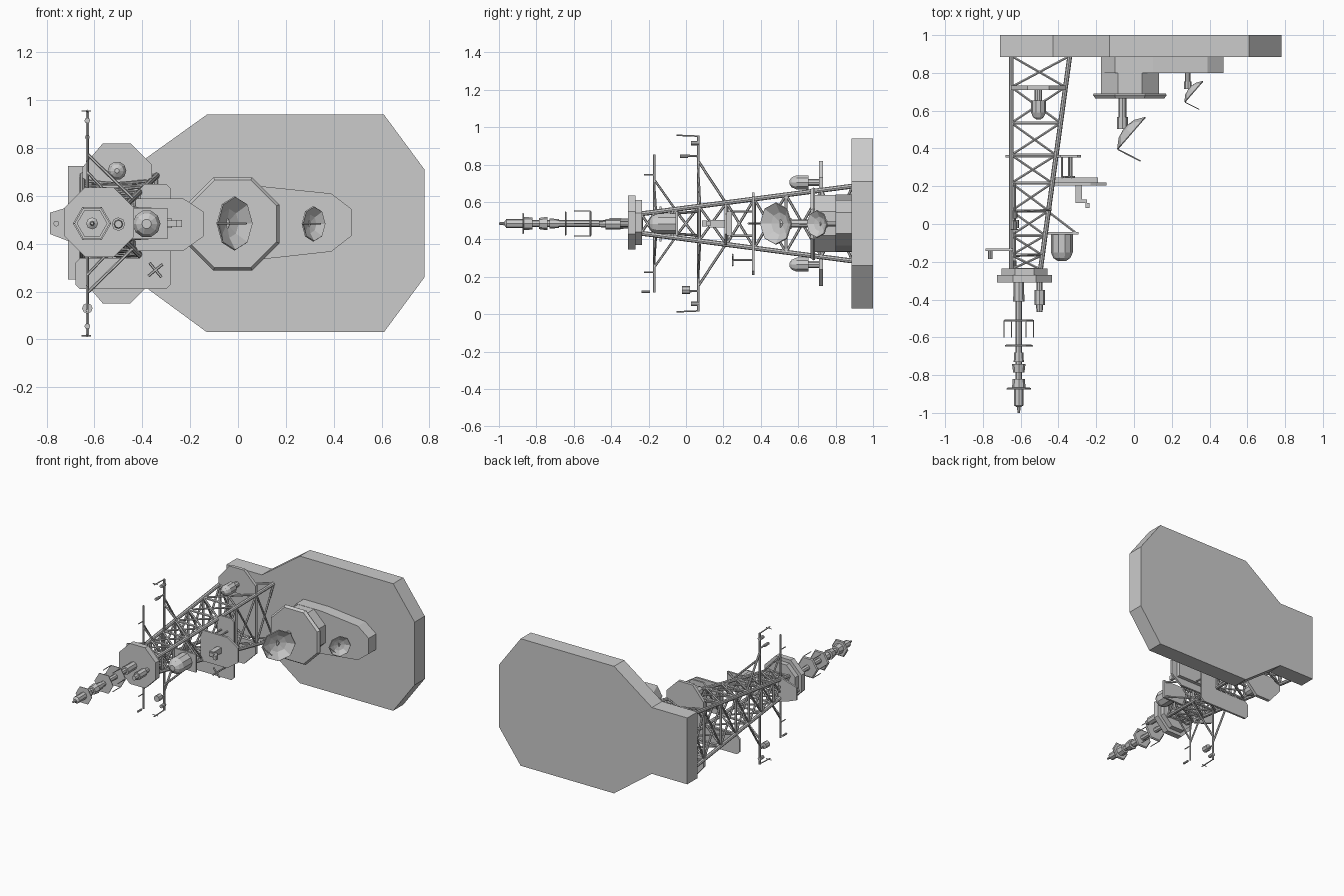
import bpy, bmesh, math
from mathutils import Vector, Matrix

cube = bpy.data.objects.get("Cube")
if cube:
    bpy.data.objects.remove(cube)

MX, MZ = -0.61, 0.485      # mast axis
MID = 0.485                # mirror height


def finish(name, bm):
    bmesh.ops.recalc_face_normals(bm, faces=bm.faces)
    me = bpy.data.meshes.new(name)
    bm.to_mesh(me)
    bm.free()
    ob = bpy.data.objects.new(name, me)
    bpy.context.collection.objects.link(ob)
    return ob


def prism(name, outline, y0, y1):
    """Extrude an (x, z) outline along y."""
    bm = bmesh.new()
    face = bm.faces.new([bm.verts.new((x, y0, z)) for x, z in outline])
    out = bmesh.ops.extrude_face_region(bm, geom=[face])
    moved = [v for v in out["geom"] if isinstance(v, bmesh.types.BMVert)]
    bmesh.ops.translate(bm, verts=moved, vec=(0, y1 - y0, 0))
    return finish(name, bm)


def box(name, x0, x1, y0, y1, z0, z1):
    return prism(name, [(x0, z0), (x1, z0), (x1, z1), (x0, z1)], y0, y1)


def lathe(name, x, z, profile, sides=8, turn=0.0):
    """Revolve (y, radius) pairs around an axis parallel to y."""
    bm = bmesh.new()
    rings = []
    for y, r in profile:
        angles = [turn + math.tau * i / sides for i in range(sides)]
        rings.append([bm.verts.new((x + r * math.cos(a), y, z + r * math.sin(a))) for a in angles])
    for a, b in zip(rings, rings[1:]):
        for i in range(sides):
            j = (i + 1) % sides
            bm.faces.new((a[i], a[j], b[j], b[i]))
    bm.faces.new(rings[0])
    bm.faces.new(rings[-1])
    return finish(name, bm)


def rods(name, segments, sides=6):
    """One object made of straight bars: (start, end, radius)."""
    bm = bmesh.new()
    for a, b, r in segments:
        a, b = Vector(a), Vector(b)
        d = b - a
        m = Matrix.Translation((a + b) / 2) @ d.to_track_quat("Z", "Y").to_matrix().to_4x4()
        bmesh.ops.create_cone(bm, cap_ends=True, segments=sides, radius1=r,
                              radius2=r, depth=d.length, matrix=m)
    return finish(name, bm)


def flip(p):
    return (p[0], p[1], 2 * MID - p[2])


def mirrored(segs):
    return segs + [(flip(a), flip(b), r) for a, b, r in segs]


# Base hull and stepped housing
prism("base_hull", [(-0.71, 0.25), (-0.43, 0.25), (-0.13, 0.03), (0.61, 0.03), (0.78, 0.26),
                    (0.78, 0.71), (0.61, 0.94), (-0.13, 0.94), (-0.43, 0.725), (-0.71, 0.725)],
      0.885, 1.0)
prism("lower_housing", [(-0.17, 0.40), (-0.10, 0.335), (0.10, 0.335), (0.39, 0.367), (0.475, 0.433),
                        (0.475, 0.545), (0.39, 0.61), (0.10, 0.64), (-0.10, 0.64), (-0.17, 0.56)],
      0.80, 0.886)
OCT = math.pi / 8
lathe("upper_housing", -0.022, 0.485, [(0.885, 0.166), (0.69, 0.166)], 8, OCT)
lathe("housing_flange", -0.022, 0.483, [(0.69, 0.207), (0.682, 0.211), (0.665, 0.198)], 8, OCT)


# Dishes with feed arms and pedestals
def dish(name, centre, radius, feed, base_y, ped_x):
    axis = Vector((0.754, -0.656, 0))
    side, up = Vector((0.656, 0.754, 0)), Vector((0, 0, 1))
    centre = Vector(centre)
    bm = bmesh.new()
    apex = bm.verts.new(centre - axis * radius * 0.42)
    loops = []
    for f, depth in ((0.55, 0.3), (1, 0)):
        ring = []
        for i in range(8):
            a = math.tau * i / 8
            off = (side * math.cos(a) + up * math.sin(a)) * f
            ring.append(bm.verts.new(centre + (off - axis * depth) * radius))
        loops.append(ring)
    inner, outer = loops
    for i in range(8):
        j = (i + 1) % 8
        bm.faces.new((apex, inner[i], inner[j]))
        bm.faces.new((inner[i], outer[i], outer[j], inner[j]))
    ob = finish(name, bm)
    mod = ob.modifiers.new("thickness", "SOLIDIFY")
    mod.thickness = 0.006
    mod.offset = 0
    rods(name + "_feed_arm", [(centre - side * radius, feed, radius * 0.04)])
    hub = centre - axis * radius * 0.4
    lathe(name + "_pedestal", ped_x, centre.z,
          [(base_y, radius * 0.19), (hub.y + radius * 0.5, radius * 0.19),
           (hub.y + radius * 0.5, radius * 0.26), (hub.y - radius * 0.05, radius * 0.26)])


dish("large_dish", (-0.013, 0.48, 0.485), 0.112, (0.035, 0.333, 0.485), 0.67, -0.062)
dish("small_dish", (0.317, 0.70, 0.483), 0.073, (0.346, 0.607, 0.483), 0.81, 0.285)


# Tapered lattice tower
def corners(y):
    t = (0.89 - y) / 1.13
    right, half = -0.34 - 0.155 * t, 0.20 - 0.148 * t
    return [(x, y, MID + s * half) for x, s in ((-0.65, -1), (right, -1), (right, 1), (-0.65, 1))]


levels = [0.89, 0.725, 0.535, 0.365, 0.217, 0.07, -0.06, -0.165, -0.24]
rods("tower_chords", [(a, b, 0.013) for a, b in zip(corners(levels[0]), corners(levels[-1]))], 8)
braces = []
for y0, y1 in zip(levels, levels[1:]):
    p, q = corners(y0), corners(y1)
    for i in range(4):
        j = (i + 1) % 4
        braces += [(p[i], q[j], 0.007), (p[j], q[i], 0.007), (q[i], q[j], 0.009)]
rods("tower_braces", braces)

# Tower head collar
lathe("head_collar_back", -0.58, 0.49, [(-0.235, 0.131), (-0.275, 0.131)], 8, OCT)
lathe("head_collar_front", -0.58, 0.49, [(-0.27, 0.157), (-0.31, 0.157)], 8, OCT)

# Topmast with drums, discs and tip
lathe("topmast", MX, MZ, [(-0.30, 0.027), (-0.41, 0.03), (-0.41, 0.018), (-0.87, 0.018)])
for name, y0, y1, r0, r1 in (("mast_drum_a", -0.68, -0.73, 0.024, 0.027),
                             ("mast_drum_b", -0.74, -0.785, 0.036, 0.030),
                             ("mast_drum_c", -0.82, -0.87, 0.032, 0.036)):
    lathe(name, MX, MZ, [(y0, r0), (y1, r1)])
for name, y, r in (("mast_disc_a", -0.51, 0.08), ("mast_disc_b", -0.643, 0.074),
                   ("mast_disc_c", -0.87, 0.064)):
    lathe(name, MX, MZ, [(y + 0.005, r * 0.9), (y, r), (y - 0.005, r)], 6)
prongs = []
for i in range(6):
    a = math.tau * i / 6
    x, z = MX + 0.077 * math.cos(a), MZ + 0.077 * math.sin(a)
    prongs.append(((x, -0.51, z), (x, -0.60, z), 0.003))
rods("disc_prongs", prongs)
lathe("mast_tip", MX, MZ, [(-0.87, 0.025), (-0.96, 0.025), (-0.97, 0.01), (-1.0, 0.006)])
lathe("side_canister", -0.50, 0.482, [(-0.30, 0.016), (-0.35, 0.016), (-0.35, 0.028), (-0.43, 0.028),
                                      (-0.43, 0.019), (-0.465, 0.016)])

# Radome on its braced bracket
box("radome_bracket", -0.48, -0.295, -0.055, -0.042, 0.42, 0.55)
rods("radome_struts", mirrored([((-0.46, 0.07, 0.55), (-0.31, -0.045, 0.54), 0.007)]))
lathe("forward_radome", -0.382, 0.483, [(-0.05, 0.058), (-0.15, 0.058), (-0.18, 0.045), (-0.197, 0.02)], 10)

# Paired upper and lower radomes on shield plates
plate = [(-0.565, 0.82), (-0.45, 0.82), (-0.36, 0.73), (-0.36, 0.64), (-0.65, 0.64), (-0.65, 0.72)]
for label, s in (("upper", 1), ("lower", -1)):
    prism(label + "_shield", [(x, MID + s * (z - MID)) for x, z in plate], 0.71, 0.733)
    lathe(label + "_radome", -0.506, MID + s * 0.22,
          [(0.72, 0.02), (0.655, 0.02), (0.655, 0.039), (0.59, 0.039), (0.565, 0.028), (0.553, 0.01)], 10)

# Side panel and small propeller sensor
prism("side_panel", [(-0.66, 0.21), (-0.30, 0.21), (-0.28, 0.23), (-0.28, 0.63), (-0.30, 0.65),
                     (-0.39, 0.65), (-0.41, 0.63), (-0.41, 0.34), (-0.66, 0.34), (-0.68, 0.32),
                     (-0.68, 0.23)], 0.352, 0.366)
hub = Vector((-0.345, 0.25, 0.29))
rods("propeller_sensor", [(hub, (-0.345, 0.355, 0.29), 0.006)] +
     [(hub - Vector(d), hub + Vector(d), 0.006) for d in ((0.03, 0, 0.025), (0.025, 0, -0.03))])

# Side platform with bent sensor arm
prism("side_platform", [(-0.44, 0.37), (-0.23, 0.37), (-0.145, 0.43), (-0.145, 0.535),
                        (-0.23, 0.59), (-0.44, 0.59)], 0.205, 0.22)
box("platform_pad", -0.42, -0.19, 0.22, 0.245, 0.42, 0.55)
rods("platform_posts", mirrored([((x, 0.24, 0.55), (x, 0.36, 0.55), 0.006) for x in (-0.38, -0.33)]))
box("sensor_stem", -0.31, -0.275, 0.12, 0.21, 0.465, 0.505)
box("sensor_arm", -0.31, -0.25, 0.112, 0.13, 0.472, 0.498)
box("sensor_head", -0.258, -0.235, 0.085, 0.112, 0.47, 0.50)

# Outboard lookout platform
prism("lookout_platform", [(-0.64, 0.39), (-0.72, 0.415), (-0.785, 0.44), (-0.785, 0.53),
                           (-0.72, 0.55), (-0.64, 0.575)], -0.143, -0.13)
lathe("lookout_sensor", -0.76, 0.484, [(-0.14, 0.012), (-0.185, 0.012)])

# Long vertical yards with stays and aerials
YX = -0.63
long_yard = [((YX, 0.065, MID), (YX, 0.065, 0.955), 0.007),
             ((YX, 0.07, 0.952), (YX, -0.05, 0.957), 0.004),
             ((YX - 0.025, -0.03, 0.955), (YX + 0.015, -0.03, 0.955), 0.003),
             ((YX, 0.065, 0.845), (YX, -0.01, 0.848), 0.006),
             ((YX, 0.065, 0.82), (YX, 0.21, 0.60), 0.007),
             ((YX, 0.065, 0.775), (-0.44, 0.075, 0.59), 0.007)]
rods("long_yard", mirrored(long_yard))
short_yard = [((YX, -0.17, MID), (YX, -0.17, 0.855), 0.006),
              ((YX, -0.17, 0.745), (YX, -0.225, 0.745), 0.004),
              ((YX, -0.17, 0.72), (YX, -0.05, 0.55), 0.006),
              ((YX, -0.17, 0.70), (-0.49, -0.16, 0.55), 0.006)]
rods("short_yard", mirrored(short_yard))
for i, (y, z, r) in enumerate(((0.0, 0.13, 0.022), (0.05, 0.055, 0.012),
                               (0.05, 0.915, 0.012), (-0.01, 0.845, 0.01), (-0.215, 0.12, 0.007))):
    lathe(f"yard_aerial_{i + 1}", YX, z, [(y + 0.022, r), (y - 0.022, r)])
